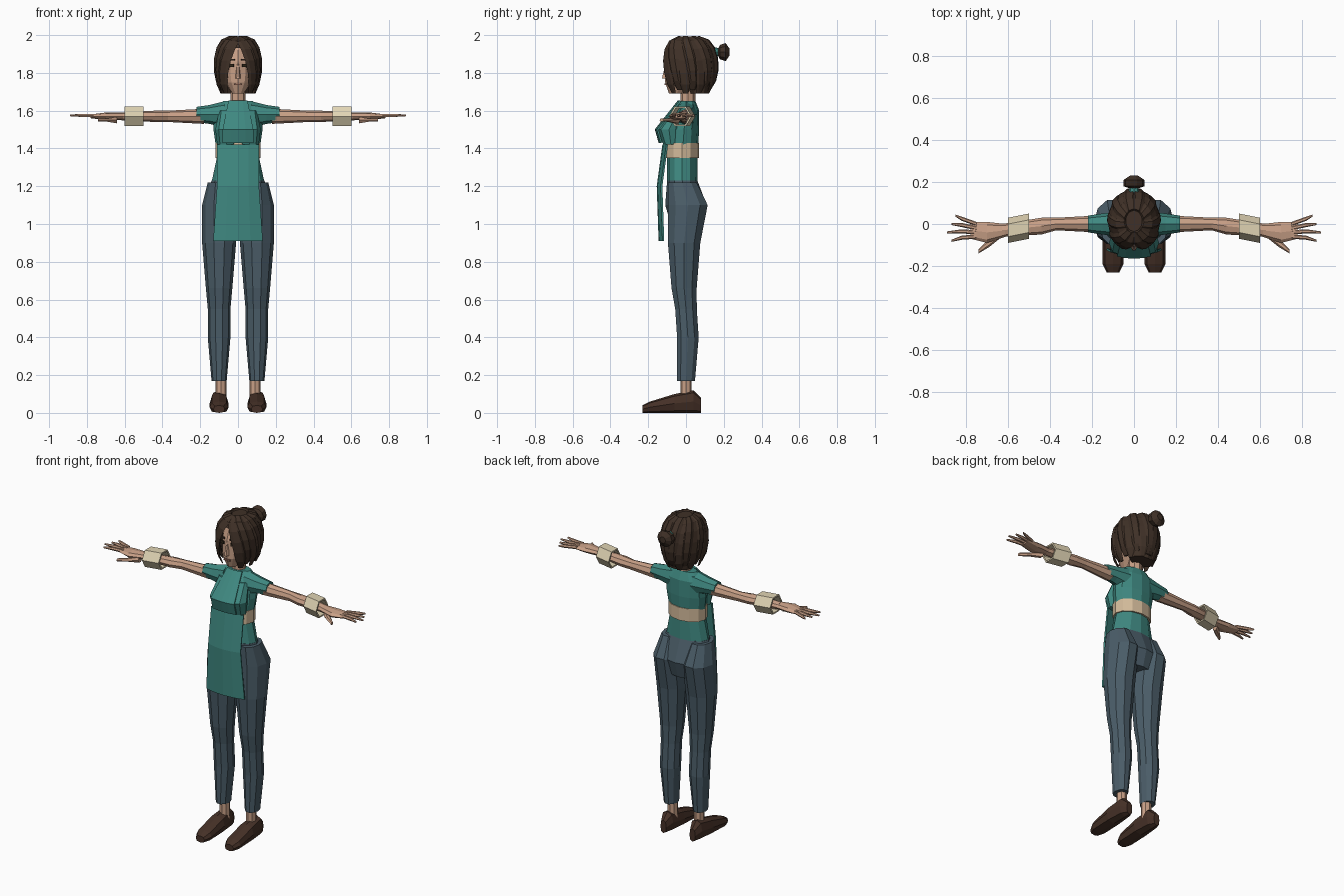
import bpy, bmesh, math
from mathutils import Vector, Matrix

cube = bpy.data.objects.get("Cube")
if cube:
    bpy.data.objects.remove(cube)

X, Y, Z = Vector((1, 0, 0)), Vector((0, 1, 0)), Vector((0, 0, 1))
SIDES = (("left", 1), ("right", -1))


def material(name, red, green, blue):
    mat = bpy.data.materials.new(name)
    mat.use_nodes = True
    mat.diffuse_color = (red, green, blue, 1)
    shader = mat.node_tree.nodes["Principled BSDF"]
    shader.inputs["Base Color"].default_value = mat.diffuse_color
    shader.inputs["Roughness"].default_value = 0.9
    return mat


skin = material("skin", .58, .35, .24)
lips = material("lips", .36, .17, .12)
hair = material("dark brown hair", .05, .03, .02)
eye = material("eye brown", .03, .02, .01)
teal = material("teal cloth", .05, .25, .22)
slate = material("slate trousers", .07, .11, .14)
leather = material("brown leather", .06, .03, .02)
cream = material("cream cuff", .74, .65, .45)
tan = material("tan belt", .66, .5, .33)


def finish(name, bm, mat):
    bmesh.ops.recalc_face_normals(bm, faces=bm.faces[:])
    mesh = bpy.data.meshes.new(name)
    bm.to_mesh(mesh)
    bm.free()
    mesh.materials.append(mat)
    part = bpy.data.objects.new(name, mesh)
    bpy.context.collection.objects.link(part)
    return part


def loft(name, rings, mat, sides=8, power=1, hollow=False):
    """Skin a list of rings, each a centre and two half-axis vectors."""
    bm = bmesh.new()
    loops = []
    for centre, u, v in rings:
        loop = []
        for i in range(sides):
            angle = math.tau * i / sides
            p, q = (math.copysign(abs(t) ** power, t) for t in (math.cos(angle), math.sin(angle)))
            loop.append(bm.verts.new(centre + u * p + v * q))
        loops.append(loop)
    pairs = list(zip(loops, loops[1:]))
    if hollow:
        pairs.append((loops[-1], loops[0]))
    else:
        bm.faces.new(loops[0])
        bm.faces.new(loops[-1])
    for a, b in pairs:
        for i in range(sides):
            j = (i + 1) % sides
            bm.faces.new((a[i], a[j], b[j], b[i]))
    return finish(name, bm, mat)


def upright(rows, x=0):
    """Rings up a body part: (z, y, half width, half depth)."""
    return [(Vector((x, y, z)), X * wide, Y * deep) for z, y, wide, deep in rows]


def sideways(rows, side, z):
    """Rings out along an arm: (x, y, half depth, half height)."""
    return [(Vector((side * x, y, z)), Y * deep, Z * high) for x, y, deep, high in rows]


def forward(rows, x=0, z=None):
    """Rings from back to front: (y, half width, half height), resting on the floor without z."""
    return [(Vector((x, y, high if z is None else z)), X * wide, Z * high) for y, wide, high in rows]


def plate(name, location, size, mat, turn=0):
    bm = bmesh.new()
    place = Matrix.Translation(location) @ Matrix.Rotation(turn, 4, "Z")
    bmesh.ops.create_cube(bm, size=1, matrix=place @ Matrix.Diagonal((*size, 1)))
    return finish(name, bm, mat)


def cloth(name, rows, mat, curve):
    """Hanging cloth from rows of (z, y, half width), bowed back at its edges."""
    bm = bmesh.new()
    steps = (-1, -.5, 0, .5, 1)
    grid = [[bm.verts.new((wide * t, y + curve * t * t, z)) for t in steps] for z, y, wide in rows]
    for a, b in zip(grid, grid[1:]):
        for i in range(len(steps) - 1):
            bm.faces.new((a[i], a[i + 1], b[i + 1], b[i]))
    part = finish(name, bm, mat)
    thickness = part.modifiers.new("thickness", "SOLIDIFY")
    thickness.thickness = .01
    thickness.offset = 0
    return part


# Torso, belt and apron
loft("shirt", upright([
    (1.22, -.02, .14, .08), (1.36, -.02, .11, .08), (1.5, -.01, .13, .08),
    (1.6, 0, .13, .07), (1.65, .01, .08, .04)]), teal, sides=12)
loft("belt", upright([(z, -.02, .12, .09) for z in (1.35, 1.43)]), tan, sides=12)
cloth("apron", [(1.42, -.12, .11), (1.2, -.15, .11), (.91, -.14, .13)], teal, curve=.02)
cloth("bib", [(1.65, -.04, .05), (1.5, -.16, .08), (1.43, -.14, .08)], teal, curve=.01)
loft("hips", upright([(1.23, -.02, .14, .08), (1.1, 0, .18, .11), (1, 0, .14, .08)]), slate, sides=12)

for name, side in SIDES:
    # Chest and sleeve
    loft(name + "_bust", upright([
        (1.42, -.08, .05, .04), (1.5, -.09, .06, .06), (1.6, -.04, .04, .03)], side * .06), teal)
    loft(name + "_sleeve", sideways([
        (.07, 0, .06, .07), (.15, 0, .05, .05), (.22, 0, .04, .04)], side, z=1.58), teal)

    # Leg and shoe
    loft(name + "_trouser_leg", upright([
        (.17, 0, .04, .05), (.4, .01, .06, .06), (.55, 0, .06, .06), (.66, -.01, .07, .07),
        (.9, -.01, .09, .09), (1.1, .01, .09, .11), (1.22, -.02, .06, .08)], side * .1), slate, sides=10)
    loft(name + "_ankle", upright([(z, 0, .03, .03) for z in (.07, .2)], side * .09), skin)
    loft(name + "_shoe", forward([
        (.08, .02, .04), (.04, .04, .06), (-.06, .05, .05),
        (-.19, .05, .03), (-.23, .03, .02)], side * .1), leather, power=.75)

    # Arm and cuff
    loft(name + "_arm", sideways([
        (.18, 0, .04, .04), (.37, 0, .03, .03), (.44, -.01, .04, .03),
        (.63, -.03, .03, .02)], side, z=1.57), skin)
    rim = [(.5, -.01), (.6, -.03)]
    cuff = [(x, y, r, r) for ends, r in ((rim, .06), (rim[::-1], .05)) for x, y in ends]
    loft(name + "_cuff", sideways(cuff, side, z=1.57), cream, sides=6, hollow=True)

    # Hand with fanned fingers
    loft(name + "_palm", sideways([
        (.61, -.03, .03, .02), (.7, -.04, .05, .02), (.78, -.03, .04, .01)], side, z=1.57), skin)
    for i, finger in enumerate(("little", "ring", "middle", "index")):
        fan = i - 1.5
        tip = .89 - .02 * abs(fan - .5)
        loft(f"{name}_{finger}_finger", sideways([
            (.75, -.03 - .02 * fan, .01, .01), (.82, -.02 - .03 * fan, .01, .01),
            (tip, -.02 - .04 * fan, .005, .005)], side, z=1.575), skin, sides=6)
    loft(name + "_thumb", sideways([
        (.64, -.05, .02, .02), (.69, -.09, .02, .01), (.74, -.13, .01, .01)], side, z=1.55), skin, sides=6)

    # Painted eye and eyebrow
    slant = side * math.radians(20)
    plate(name + "_eye", (side * .037, -.1, 1.84), (.03, .009, .016), eye, slant)
    plate(name + "_eyebrow", (side * .037, -.1, 1.87), (.04, .009, .009), hair, slant)

# Neck and head
loft("neck", upright([(z, .01, .04, .04) for z in (1.62, 1.75)]), skin)
loft("head", upright([
    (1.69, -.05, .03, .04), (1.75, -.02, .07, .09), (1.8, 0, .08, .11),
    (1.86, .01, .08, .12), (1.92, .02, .08, .11), (1.97, .02, .04, .07)]), skin, sides=12)
loft("nose", upright([(1.77, -.11, .014, .02), (1.85, -.1, .007, .01)]), skin, sides=6)
plate("mouth", (0, -.108, 1.74), (.04, .009, .009), lips)

# Hair follows one dome, from crown to bob
WIDTH, DEPTH, BACK = .115, .145, .014
LOCKS, STEPS = 8, 6


def dome(t):
    """Height and relative radius at t, from the crown to the hair ends."""
    angle = math.radians(10 + 130 * t)
    return 1.82 + .17 * math.cos(angle), math.sin(angle) ** .6


crown = [dome(t) for t in (.3, .15, 0)]
loft("hair_cap", upright([(z, BACK, WIDTH * f * .92, DEPTH * f * .92) for z, f in crown]), hair, sides=12)
loft("hair_core", upright([
    (1.69, .07, .08, .05), (1.8, .06, .1, .09), (1.95, .05, .08, .08)]), hair, sides=12)


def lock(side, k):
    """Tapered strand swept from the parting to its place around the head."""
    end = math.radians(46 + 128 * k / (LOCKS - 1))
    sweep = math.radians(40 - 4 * k)
    odd = k % 2
    rings = []
    for i in range(STEPS + 1):
        t = i / STEPS
        z, f = dome(t)
        angle = end - sweep * (1 - t) ** 2
        out = Vector((side * math.sin(angle), -math.cos(angle), 0))
        along = Vector((side * math.cos(angle), math.sin(angle), 0))
        lift = (out + Z * max(0, 1.2 - 2 * t)).normalized()
        taper = math.sin(math.pi * (.15 + .8 * t)) ** .5
        centre = Vector((out.x * WIDTH * f, BACK + out.y * DEPTH * f, z + .02 * odd * t))
        rings.append((centre, along * .035 * taper, lift * (.01 + .006 * odd) * taper))
    return rings


for name, side in SIDES:
    for k in range(LOCKS):
        loft(f"{name}_hair_lock_{k + 1}", lock(side, k), hair, sides=6)

# Bun and its tie
loft("hair_tie", forward([(.13, .03, .03), (.18, .02, .02)], z=1.91), teal)
loft("hair_bun", forward([
    (.17, .02, .02), (.18, .05, .04), (.21, .05, .05), (.23, .02, .02)], z=1.91), hair, sides=10)
